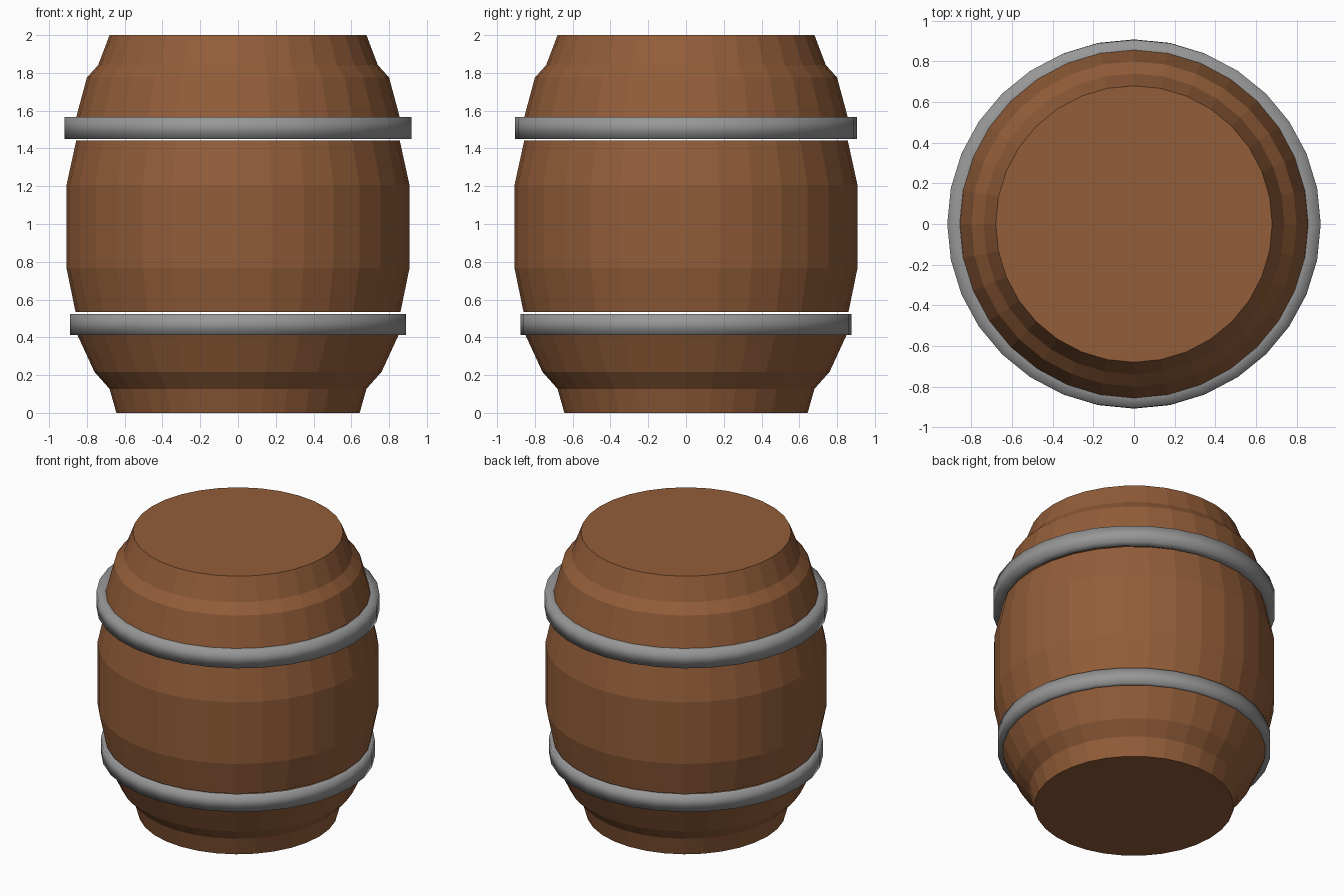
import bpy
import bmesh
from math import cos, sin, tau

SIDES = 32

cube = bpy.data.objects.get("Cube")
if cube:
    bpy.data.objects.remove(cube, do_unlink=True)


def material(name, rgb):
    mat = bpy.data.materials.new(name)
    mat.use_nodes = True
    mat.diffuse_color = (*rgb, 1)
    mat.node_tree.nodes["Principled BSDF"].inputs["Base Color"].default_value = (*rgb, 1)
    return mat


def lathe(name, profile, mat, stretch_x=1.0, cap_bottom=False, cap_top=False, smooth=False):
    """Spin a bottom-to-top (radius, z) profile around the z axis."""
    bm = bmesh.new()
    rings = []
    for r, z in profile:
        rings.append([bm.verts.new((r * stretch_x * cos(tau * i / SIDES),
                                    r * sin(tau * i / SIDES), z)) for i in range(SIDES)])
    for low, high in zip(rings, rings[1:]):
        for i in range(SIDES):
            j = (i + 1) % SIDES
            bm.faces.new((low[i], low[j], high[j], high[i]))
    if cap_bottom:
        bm.faces.new(rings[0][::-1])
    if cap_top:
        bm.faces.new(rings[-1])
    for face in bm.faces:
        face.smooth = smooth
    mesh = bpy.data.meshes.new(name)
    bm.to_mesh(mesh)
    bm.free()
    mesh.materials.append(mat)
    obj = bpy.data.objects.new(name, mesh)
    bpy.context.collection.objects.link(obj)
    return obj


wood = material("brown wood", (0.29, 0.11, 0.041))
iron = material("grey iron", (0.31, 0.31, 0.31))

# Wooden body in three sections, parted where the hoops sit
lathe("barrel_bottom", [(0.644, 0), (0.68, 0.127), (0.76, 0.217), (0.85, 0.412)],
      wood, cap_bottom=True)
lathe("barrel_middle", [(0.86, 0.533), (0.908, 0.767), (0.908, 1.206), (0.856, 1.443)], wood)
lathe("barrel_top", [(0.856, 1.567), (0.80, 1.775), (0.74, 1.842), (0.68, 2)],
      wood, cap_top=True)

# Iron hoops, slightly wider across x, softly shaded
for name, inner, outer, z0, z1 in (("lower_hoop", 0.838, 0.877, 0.412, 0.523),
                                   ("upper_hoop", 0.845, 0.906, 1.45, 1.567)):
    lathe(name, [(inner, z0), (outer, z0), (outer, z1), (inner, z1)],
          iron, stretch_x=1.014, smooth=True)
